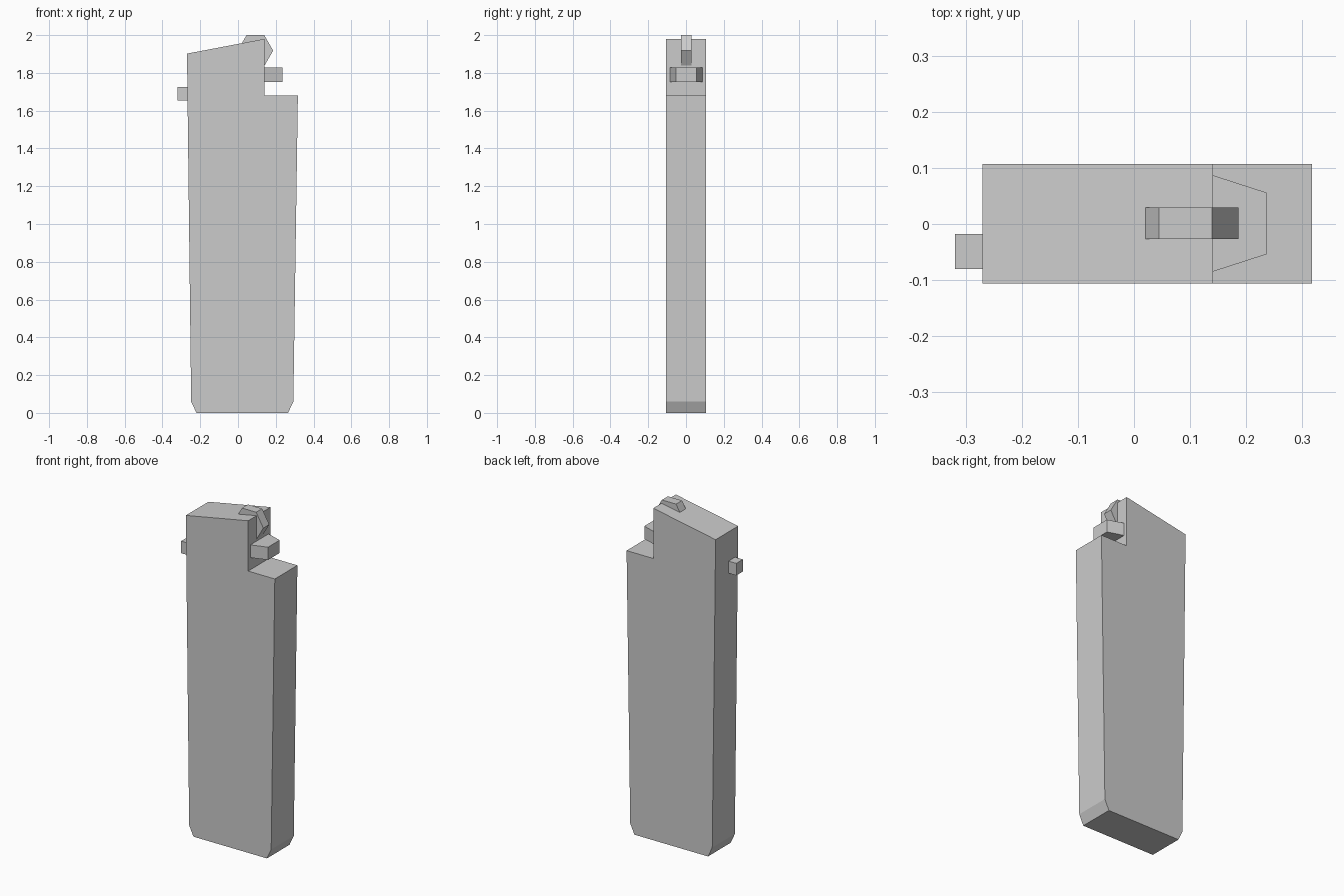
import bpy
from math import cos, sin, pi

if "Cube" in bpy.data.objects:
    bpy.data.objects.remove(bpy.data.objects["Cube"])


def prism(name, profile, lo, hi, axis="y"):
    """Extrude a 2D outline: xz outline along y, or xy outline along z."""
    def point(a, b, t):
        return (a, t, b) if axis == "y" else (a, b, t)
    n = len(profile)
    verts = [point(a, b, t) for t in (lo, hi) for a, b in profile]
    faces = [tuple(range(n)), tuple(range(2 * n - 1, n - 1, -1))]
    faces += [(i, i + n, (i + 1) % n + n, (i + 1) % n) for i in range(n)]
    if axis == "z":
        faces = [f[::-1] for f in faces]
    mesh = bpy.data.meshes.new(name)
    mesh.from_pydata(verts, [], faces)
    obj = bpy.data.objects.new(name, mesh)
    bpy.context.collection.objects.link(obj)
    return obj


# Tapered casing with chamfered foot, stepped front and sloping top
prism("casing", [(-0.22, 0), (0.265, 0), (0.293, 0.06), (0.317, 1.68),
                 (0.141, 1.68), (0.141, 1.98), (-0.27, 1.902), (-0.248, 0.06)],
      -0.106, 0.107)

# Six-sided wheel half sunk into the top corner
prism("wheel", [(0.092 + 0.094 * cos(i * pi / 3), 1.918 + 0.0947 * sin(i * pi / 3))
                for i in range(6)], -0.027, 0.029)

# Tapered thumb lever above the step
prism("lever", [(0.10, -0.098), (0.236, -0.054), (0.236, 0.056), (0.10, 0.1)],
      1.752, 1.828, "z")

# Small button on the left side
prism("side_button", [(-0.319, 1.654), (-0.25, 1.654), (-0.25, 1.726), (-0.319, 1.726)],
      -0.08, -0.018)
